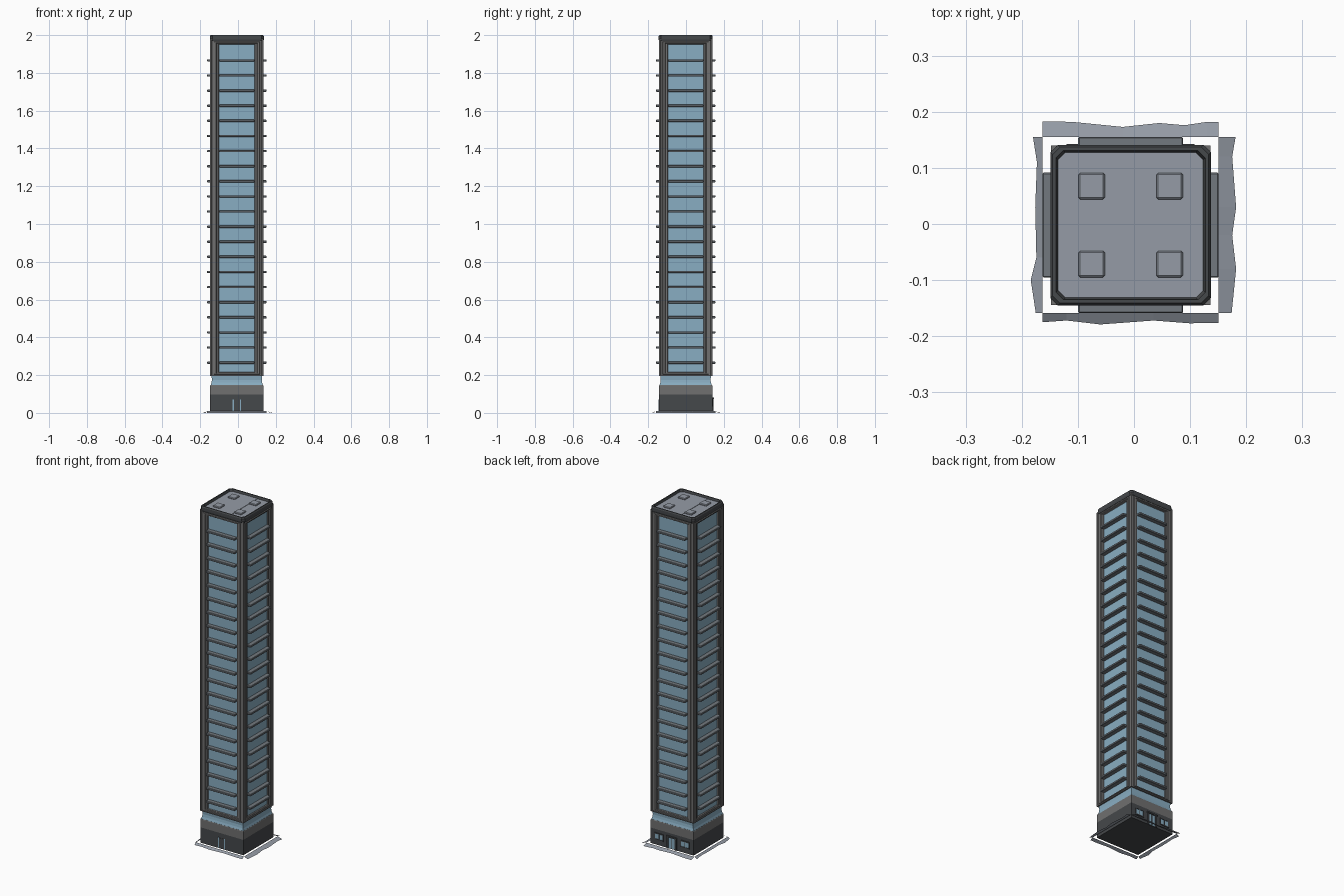
import bpy, bmesh
from math import pi
from mathutils import Matrix, Vector

if "Cube" in bpy.data.objects:
    bpy.data.objects.remove(bpy.data.objects["Cube"])

CENTRE = Vector((-0.006, -0.002, 0))


def material(name, r, g, b):
    m = bpy.data.materials.new(name)
    m.diffuse_color = (r, g, b, 1)
    m.use_nodes = True
    m.node_tree.nodes["Principled BSDF"].inputs["Base Color"].default_value = m.diffuse_color
    return m


DARK = material("charcoal", 0.06, 0.065, 0.07)
STONE = material("stone", 0.16, 0.16, 0.16)
GLASS = material("glass", 0.25, 0.42, 0.54)
ROOF = material("roof_grey", 0.30, 0.33, 0.38)
METAL = material("slab_grey", 0.17, 0.19, 0.21)


def finish(name, bm, mat, offset=CENTRE, bevel=0.0):
    bmesh.ops.remove_doubles(bm, verts=bm.verts, dist=1e-5)
    bmesh.ops.recalc_face_normals(bm, faces=bm.faces)
    me = bpy.data.meshes.new(name)
    bm.to_mesh(me)
    bm.free()
    me.materials.append(mat)
    ob = bpy.data.objects.new(name, me)
    ob.location = offset
    bpy.context.collection.objects.link(ob)
    if bevel:
        mod = ob.modifiers.new("bevel", "BEVEL")
        mod.width, mod.segments = bevel, 1
    return ob


def add_box(bm, x, y, z):
    """Box from three (min, max) ranges."""
    size = [b - a for a, b in (x, y, z)]
    mid = [(a + b) / 2 for a, b in (x, y, z)]
    bmesh.ops.create_cube(bm, size=1, matrix=Matrix.Translation(mid) @ Matrix.Diagonal((*size, 1)))


def four_sides(bm):
    """Repeat the front-facing geometry around all four sides."""
    src = bm.verts[:] + bm.edges[:] + bm.faces[:]
    for k in range(1, 4):
        new = bmesh.ops.duplicate(bm, geom=src)["geom"]
        verts = [g for g in new if isinstance(g, bmesh.types.BMVert)]
        bmesh.ops.rotate(bm, verts=verts, cent=(0, 0, 0), matrix=Matrix.Rotation(k * pi / 2, 3, 'Z'))


def loft(bm, rings, cap_start=True, cap_end=True):
    loops = [[bm.verts.new(p) for p in r] for r in rings]
    n = len(loops[0])
    for a, b in zip(loops, loops[1:]):
        for i in range(n):
            j = (i + 1) % n
            bm.faces.new((a[i], a[j], b[j], b[i]))
    if cap_start:
        bm.faces.new(loops[0][::-1])
    if cap_end:
        bm.faces.new(loops[-1])


def octagon(h, c, z):
    return [(h, -h + c, z), (h, h - c, z), (h - c, h, z), (-h + c, h, z),
            (-h, h - c, z), (-h, -h + c, z), (-h + c, -h, z), (h - c, -h, z)]


def square(h, z):
    return [(h, -h, z), (h, h, z), (-h, h, z), (-h, -h, z)]


# podium: dark base, stone band, sloping glass storey
for name, mat, prof in (
        ("podium_base", DARK, [(0.141, 0.006), (0.141, 0.097)]),
        ("podium_band", STONE, [(0.141, 0.097), (0.141, 0.144), (0.139, 0.147)]),
        ("podium_glass", GLASS, [(0.138, 0.147), (0.134, 0.16), (0.132, 0.175), (0.134, 0.196)])):
    bm = bmesh.new()
    loft(bm, [square(h, z) for h, z in prof])
    finish(name, bm, mat)

# tower facade frames: nested rectangles (half width, bottom, top, distance from axis)
frame = [(0.134, 0.195, 1.98, 0.134), (0.142, 0.195, 1.98, 0.142), (0.134, 0.2, 1.975, 0.142),
         (0.131, 0.2, 1.972, 0.138), (0.122, 0.203, 1.966, 0.138), (0.120, 0.205, 1.963, 0.142),
         (0.110, 0.210, 1.958, 0.142), (0.106, 0.212, 1.955, 0.137), (0.097, 0.214, 1.952, 0.137),
         (0.094, 0.217, 1.949, 0.131)]
rect = lambda w, a, b, d: [(-w, -d, a), (w, -d, a), (w, -d, b), (-w, -d, b)]
bm = bmesh.new()
loft(bm, [rect(*f) for f in frame[1:]], False, False)
four_sides(bm)
bm.faces.new([bm.verts.new(p) for p in square(0.142, 0.195)])
finish("tower_frame", bm, STONE)

# window glass
bm = bmesh.new()
bm.faces.new([bm.verts.new(p) for p in rect(*frame[-1])])
four_sides(bm)
finish("window_glass", bm, GLASS)

# 21 floor ledges on each side
bm = bmesh.new()
for i in range(21):
    z = 0.266 + i * 0.08
    add_box(bm, (-0.0935, 0.0935), (-0.157, -0.130), (z - 0.006, z + 0.006))
four_sides(bm)
finish("floor_ledges", bm, METAL, bevel=0.002)

# roof cap with chamfered parapet and sunken deck
bm = bmesh.new()
loft(bm, [octagon(*r) for r in ((0.140, 0.012, 1.968), (0.143, 0.013, 1.977), (0.143, 0.013, 1.994),
                                (0.139, 0.013, 2.0), (0.133, 0.013, 2.0), (0.129, 0.013, 1.986))])
finish("roof_parapet", bm, DARK)
bm = bmesh.new()
loft(bm, [octagon(0.1295, 0.013, z) for z in (1.985, 1.987)])
add_box(bm, (-0.046, 0.046), (-0.128, 0.128), (1.986, 1.989))
finish("roof_deck", bm, ROOF)
bm = bmesh.new()
for sx in (-1, 1):
    for sy in (-1, 1):
        x, y = sx * 0.0695, sy * 0.0695
        add_box(bm, (x - 0.0235, x + 0.0235), (y - 0.0235, y + 0.0235), (1.986, 1.996))
finish("roof_units", bm, ROOF, bevel=0.003)

# front door: twin glazed strips around a dark leaf
bm = bmesh.new()
add_box(bm, (-0.017, 0.017), (-0.1425, -0.139), (0.008, 0.068))
finish("front_door", bm, DARK)
bm = bmesh.new()
for s in (-1, 1):
    add_box(bm, (s * 0.019 - 0.003, s * 0.019 + 0.003), (-0.1435, -0.139), (0.008, 0.07))
finish("front_door_jambs", bm, GLASS)

# back entrance: surround, canopy and framed windows
trim, panes = bmesh.new(), bmesh.new()
for s in (-1, 1):
    add_box(trim, (s * 0.026 - 0.005, s * 0.026 + 0.005), (0.139, 0.147), (0.006, 0.075))
    x = s * 0.085
    for z in (0.038, 0.074):
        add_box(trim, (x - 0.029, x + 0.029), (0.139, 0.145), (z - 0.003, z + 0.003))
    for e in (-0.0265, 0, 0.0265):
        add_box(trim, (x + e - 0.002, x + e + 0.002), (0.139, 0.1445), (0.038, 0.074))
    add_box(panes, (x - 0.026, x + 0.026), (0.139, 0.142), (0.039, 0.073))
add_box(trim, (-0.034, 0.034), (0.139, 0.149), (0.073, 0.081))
add_box(trim, (-0.002, 0.002), (0.139, 0.144), (0.008, 0.074))
add_box(panes, (-0.021, 0.021), (0.139, 0.142), (0.008, 0.073))
finish("back_entrance_trim", trim, DARK)
finish("back_entrance_glass", panes, GLASS)

# ragged pavement strips: straight inner edge, uneven outer edge
strips = {
    "pavement_back": ((None, 0.155), [(-.163, .183), (-.11, .182), (-.02, .173), (.045, .18), (.09, .176),
                                      (.13, .182), (.151, .182)]),
    "pavement_front": ((None, -0.159), [(-.163, -.175), (-.12, -.172), (-.06, -.179), (.035, -.172),
                                        (.10, -.177), (.151, -.176)]),
    "pavement_right": ((0.151, None), [(.181, .155), (.175, .12), (.182, .03), (.175, -.02), (.182, -.08),
                                       (.174, -.159)]),
    "pavement_left": ((-0.163, None), [(-.18, .155), (-.173, .11), (-.176, .03), (-.174, -.06), (-.184, -.10),
                                       (-.175, -.159)])}
for name, ((ix, iy), outer) in strips.items():
    bm = bmesh.new()
    out = [bm.verts.new((x, y, 0.0)) for x, y in outer]
    inn = [bm.verts.new((x if ix is None else ix, y if iy is None else iy, 0.009)) for x, y in outer]
    for i in range(len(out) - 1):
        bm.faces.new((out[i], out[i + 1], inn[i + 1], inn[i]))
    ob = finish(name, bm, ROOF, offset=Vector((0, 0, 0)))
    if ob.data.polygons[0].normal.z < 0:
        ob.data.flip_normals()
